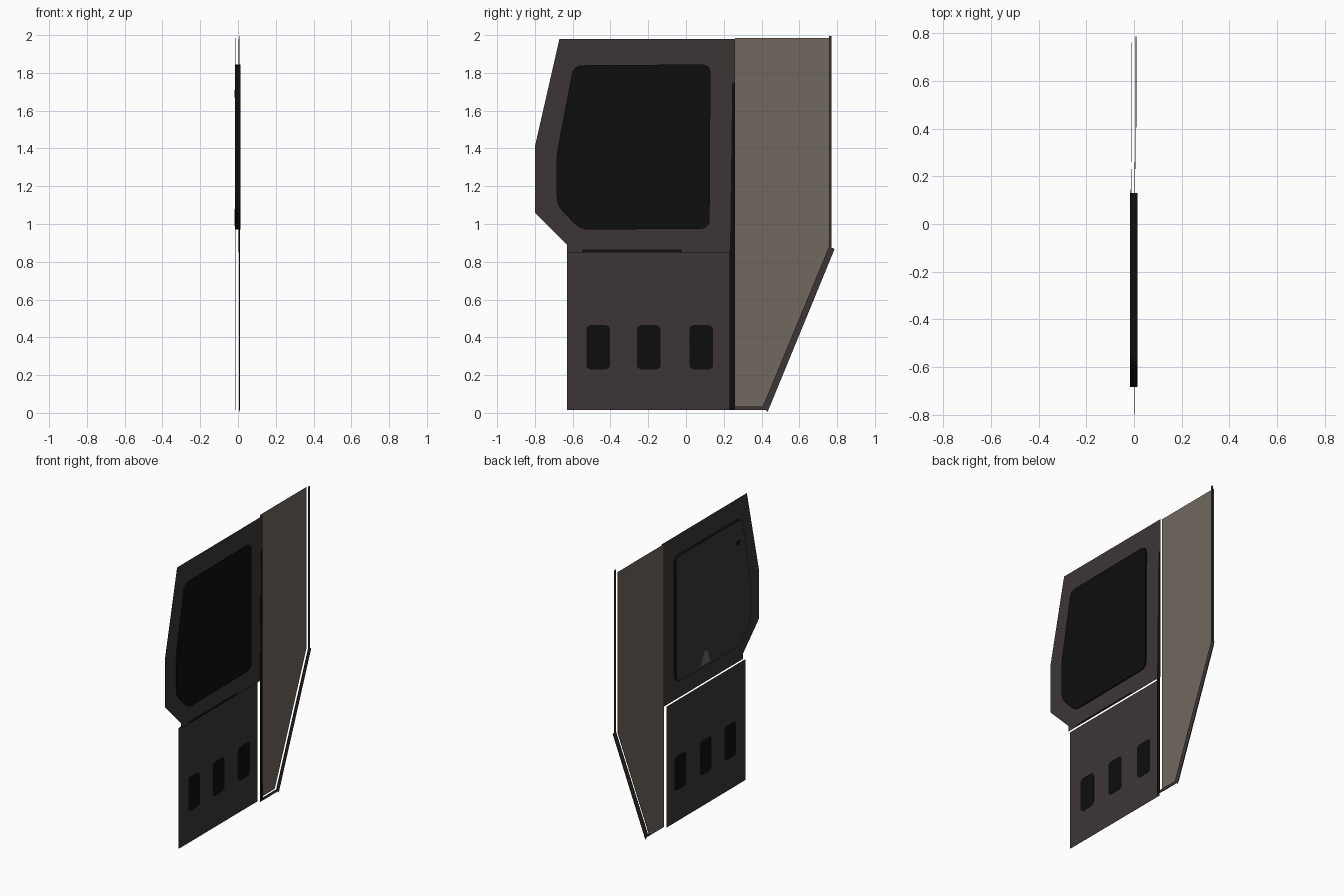
import bpy, bmesh, math
from mathutils import Vector

if "Cube" in bpy.data.objects:
    bpy.data.objects.remove(bpy.data.objects["Cube"])


def material(name, rgb):
    m = bpy.data.materials.new(name)
    m.diffuse_color = (*rgb, 1.0)
    m.use_nodes = True
    m.node_tree.nodes["Principled BSDF"].inputs["Base Color"].default_value = m.diffuse_color
    return m


BROWN = material("dark brown panel", (0.047, 0.036, 0.036))
TAUPE = material("taupe pane", (0.165, 0.138, 0.115))
BLACK = material("black trim", (0.004, 0.004, 0.004))
GREY = material("grey marker", (0.15, 0.145, 0.14))


def rounded(pts, radius, steps=5):
    """Replace each corner of a (y, z) outline with a small curve."""
    out = []
    n = len(pts)
    for i in range(n):
        p = Vector(pts[i])
        a, b = Vector(pts[i - 1]) - p, Vector(pts[(i + 1) % n]) - p
        p0 = p + a.normalized() * min(radius, a.length * 0.45)
        p1 = p + b.normalized() * min(radius, b.length * 0.45)
        for k in range(steps + 1):
            t = k / steps
            out.append(tuple(p0 * (1 - t) ** 2 + p * 2 * t * (1 - t) + p1 * t * t))
    return out


def plate(name, pts, x0, x1, mat, left_mat=None):
    """Extrude a (y, z) outline from x0 to x1; left_mat colours the -x face."""
    bm = bmesh.new()
    face = bm.faces.new([bm.verts.new((x0, y, z)) for y, z in pts])
    ext = bmesh.ops.extrude_face_region(bm, geom=[face])
    moved = [v for v in ext["geom"] if isinstance(v, bmesh.types.BMVert)]
    bmesh.ops.translate(bm, verts=moved, vec=(x1 - x0, 0, 0))
    bmesh.ops.recalc_face_normals(bm, faces=bm.faces)
    if left_mat:
        for f in bm.faces:
            if f.normal.x < -0.9:
                f.material_index = 1
    me = bpy.data.meshes.new(name)
    bm.to_mesh(me)
    bm.free()
    me.materials.append(mat)
    if left_mat:
        me.materials.append(left_mat)
    ob = bpy.data.objects.new(name, me)
    bpy.context.collection.objects.link(ob)
    return ob


def box_pts(y0, y1, z0, z1):
    return [(y0, z0), (y1, z0), (y1, z1), (y0, z1)]


# Upper panel with the bulging front edge
plate("upper_panel", [(-0.67, 1.98), (0.26, 1.98), (0.26, 0.85), (-0.63, 0.85),
                      (-0.63, 0.89), (-0.80, 1.06), (-0.80, 1.41)], 0.003, 0.005, BROWN)

# Window block: black on the right and rim, brown cap on the left
window = [(-0.595, 1.84), (0.13, 1.845), (0.125, 0.975), (-0.56, 0.97),
          (-0.685, 1.10), (-0.685, 1.37)]
plate("window", rounded(window, 0.05), -0.016, 0.014, BLACK, BROWN)

# Small details on the left side of the window cap
plate("window_marker", [(-0.245, 0.99), (-0.135, 0.99), (-0.175, 1.08), (-0.205, 1.08)],
      -0.0175, -0.016, GREY)
dot = [(-0.55 + 0.02 * math.cos(i * math.pi / 6), 1.69 + 0.02 * math.sin(i * math.pi / 6))
       for i in range(12)]
plate("window_dot", dot, -0.0175, -0.016, BLACK)

# Lower panel and its three vents
plate("lower_panel", box_pts(-0.63, 0.23, 0.015, 0.85), -0.013, -0.011, BROWN)
for i, y in enumerate((-0.465, -0.197, 0.081)):
    plate(f"vent_{i + 1}", rounded(box_pts(y - 0.063, y + 0.063, 0.23, 0.465), 0.03),
          -0.0145, -0.0095, BLACK)

# Seams between the panels
plate("horizontal_seam", box_pts(-0.55, -0.02, 0.852, 0.864), 0.0045, 0.006, BLACK)
plate("vertical_seam", [(0.23, 0.015), (0.26, 0.015), (0.258, 1.75), (0.245, 1.75),
                        (0.233, 0.87), (0.23, 0.85)], 0.0055, 0.0075, BLACK)

# Rear pane
plate("rear_pane", [(0.26, 0.03), (0.415, 0.03), (0.425, 0.05), (0.762, 0.87),
                    (0.762, 1.985), (0.26, 1.985)], -0.012, -0.010, TAUPE)

# Edge strips around the rear pane
plate("rear_edge_strip", box_pts(0.757, 0.771, 0.87, 1.995), 0.007, 0.010, BROWN)
plate("slanted_edge_strip", [(0.405, 0.03), (0.432, 0.005), (0.787, 0.868), (0.757, 0.88)],
      0.007, 0.010, BROWN)
plate("bottom_edge_strip", box_pts(0.26, 0.43, 0.015, 0.034), 0.006, 0.009, BROWN)
